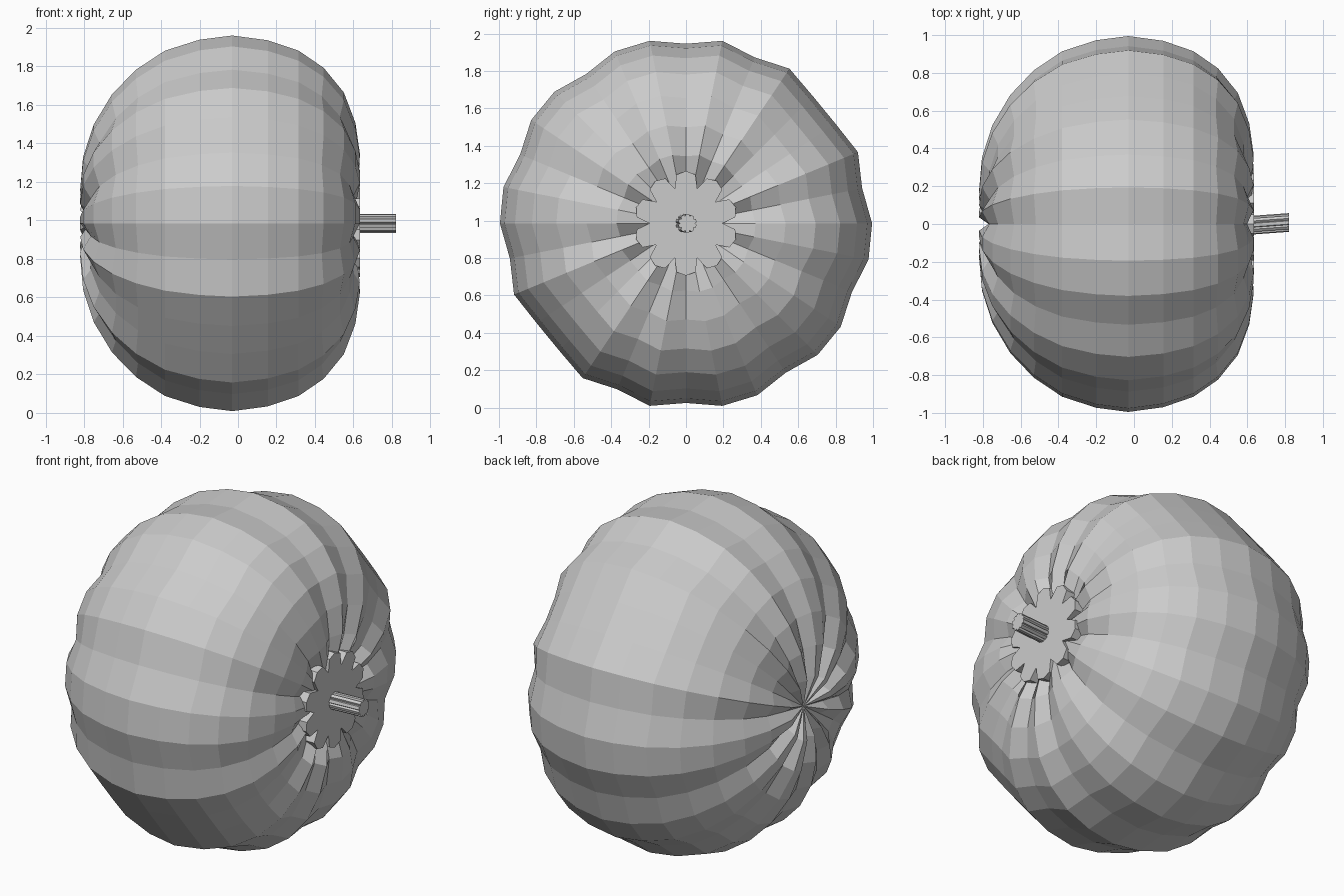
import bpy, bmesh
from math import sin, cos, pi, radians

cube = bpy.data.objects.get("Cube")
if cube:
    bpy.data.objects.remove(cube)

CENTRE_Z = 0.985
SEGMENTS = 32

skin = bpy.data.materials.new("plain grey")
skin.use_nodes = True
grey = (0.6, 0.6, 0.6, 1)
skin.diffuse_color = grey
skin.node_tree.nodes["Principled BSDF"].inputs["Base Color"].default_value = grey


def finish(bm, name):
    """Turn a bmesh into a flat shaded object lying along the x axis."""
    bmesh.ops.recalc_face_normals(bm, faces=bm.faces)
    mesh = bpy.data.meshes.new(name)
    bm.to_mesh(mesh)
    bm.free()
    obj = bpy.data.objects.new(name, mesh)
    obj.location.z = CENTRE_Z
    mesh.materials.append(skin)
    bpy.context.collection.objects.link(obj)


def bridge(bm, a, b):
    """Join two rings of equal length with quads."""
    n = len(a)
    for i in range(n):
        j = (i + 1) % n
        bm.faces.new((a[i], a[j], b[j], b[i]))


def cap(bm, ring, x):
    """Close a ring with a fan to a point on the axis."""
    tip = bm.verts.new((x, 0, 0))
    for i in range(len(ring)):
        bm.faces.new((ring[i], ring[(i + 1) % len(ring)], tip))


# Ribbed body: (x, radius, groove depth along the axis) from the blossom end
profile = [(-0.82, 0.18, 0.05), (-0.805, 0.35, 0.04), (-0.75, 0.52, 0.03),
           (-0.655, 0.68, 0.02), (-0.53, 0.81, 0.01), (-0.38, 0.91, 0),
           (-0.2, 0.968, 0), (-0.03, 0.99, 0), (0.155, 0.965, 0),
           (0.315, 0.91, 0), (0.445, 0.82, 0.01), (0.55, 0.69, 0.02),
           (0.61, 0.53, 0.03), (0.633, 0.37, 0.035), (0.615, 0.2, 0.05)]
grooves = {1, 3, 4, 6, 8, 11, 14}     # repeats every half turn

bm = bmesh.new()
rings = []
for x, r, dip in profile:
    ring = []
    for i in range(SEGMENTS):
        groove = (i % (SEGMENTS // 2)) in grooves
        a = 2 * pi * i / SEGMENTS
        rad = r * (0.97 if groove else 1.005)
        inward = -dip if x > 0 else dip
        ring.append(bm.verts.new((x + inward * groove, rad * cos(a), rad * sin(a))))
    rings.append(ring)
for a, b in zip(rings, rings[1:]):
    bridge(bm, a, b)
cap(bm, rings[0], -0.77)
cap(bm, rings[-1], 0.56)
finish(bm, "pumpkin_body")


def lobed_prism(name, lobes, shape, x0, x1, shift=0):
    """Extrude a star-like section; shape gives (degrees, radius) per lobe."""
    bm = bmesh.new()
    ends = []
    for x, dy in ((x0, -shift), (x1, shift)):
        ring = []
        for k in range(lobes):
            for deg, r in shape:
                a = pi / 2 + 2 * pi * k / lobes + radians(deg)
                ring.append(bm.verts.new((x, dy + r * cos(a), r * sin(a))))
        ends.append(ring)
    bridge(bm, *ends)
    cap(bm, ends[0], x0)
    cap(bm, ends[1], x1)
    finish(bm, name)


# Star-shaped stem base and the fluted stem
lobed_prism("stem_base", 10,
            [(-11, 0.265), (0, 0.28), (11, 0.265), (18, 0.195)], 0.53, 0.635)
lobed_prism("stem", 10, [(-10, 0.05), (10, 0.05), (18, 0.04)], 0.6, 0.82, 0.008)
